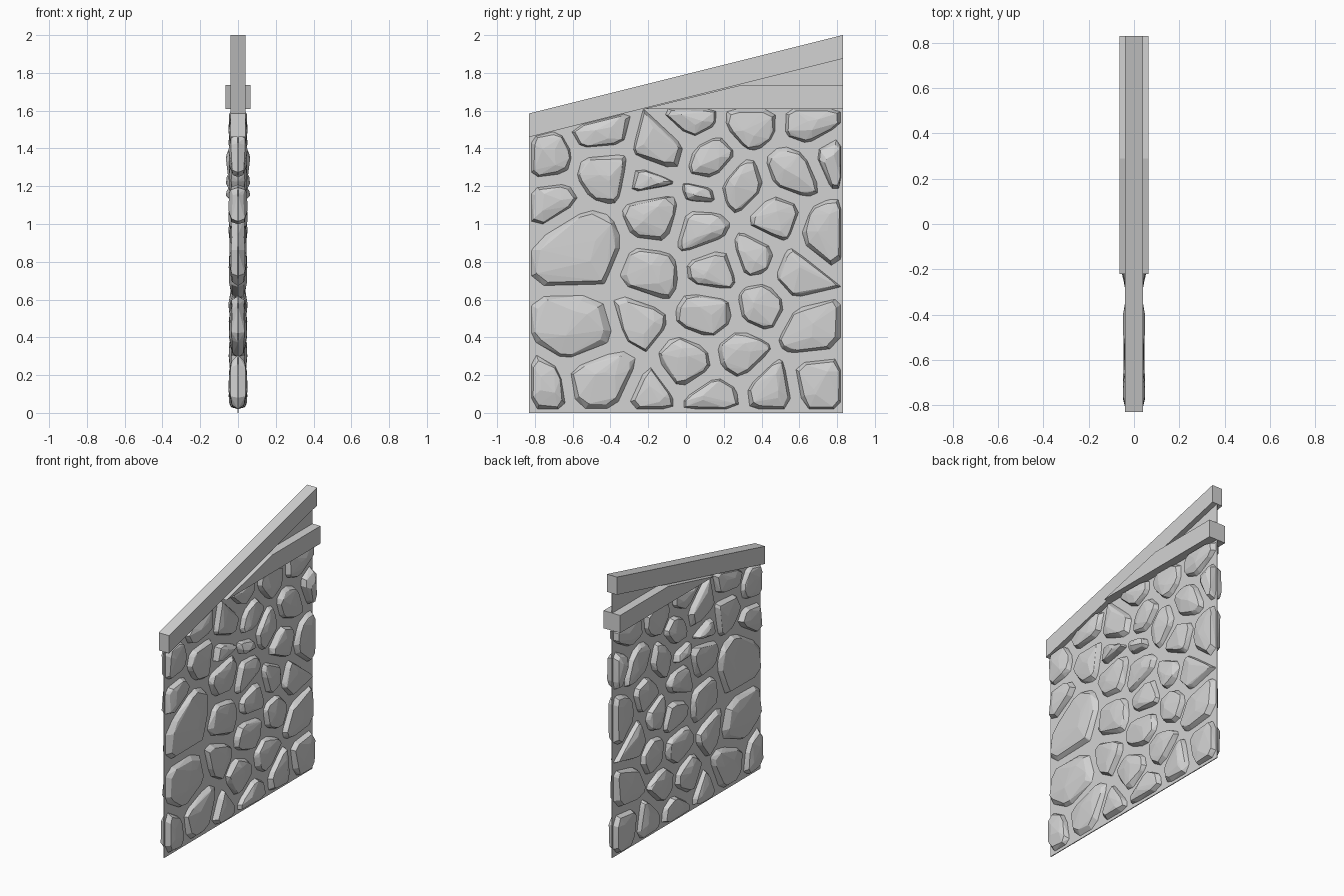
import bpy
import bmesh
import random
from mathutils import Vector

random.seed(4)

default_cube = bpy.data.objects.get("Cube")
if default_cube:
    bpy.data.objects.remove(default_cube, do_unlink=True)

# One plain grey for the whole wall section
grey = bpy.data.materials.new("plain_grey")
grey.use_nodes = True
shade = 0.65
colour = (shade, shade, shade, 1)
grey.diffuse_color = colour
grey.node_tree.nodes["Principled BSDF"].inputs["Base Color"].default_value = colour


def finish(name, bm):
    """Turn a bmesh into a named, flat-shaded object."""
    bmesh.ops.recalc_face_normals(bm, faces=bm.faces)
    mesh = bpy.data.meshes.new(name)
    bm.to_mesh(mesh)
    bm.free()
    mesh.materials.append(grey)
    obj = bpy.data.objects.new(name, mesh)
    bpy.context.collection.objects.link(obj)


def prism(name, profile, width):
    """Extrude a side profile of (y, z) points across x, centred on x = 0."""
    bm = bmesh.new()
    face = bm.faces.new([bm.verts.new((-width / 2, y, z)) for y, z in profile])
    extruded = bmesh.ops.extrude_face_region(bm, geom=[face])["geom"]
    moved = [item for item in extruded if isinstance(item, bmesh.types.BMVert)]
    bmesh.ops.translate(bm, verts=moved, vec=(width, 0, 0))
    finish(name, bm)


def clip(outline, normal, limit):
    """Keep the part of a convex outline where point . normal <= limit."""
    kept = []
    for here, after in zip(outline, outline[1:] + outline[:1]):
        a, b = here.dot(normal) - limit, after.dot(normal) - limit
        if a <= 0:
            kept.append(here)
        if a * b < 0:
            kept.append(here.lerp(after, a / (a - b)))
    return kept


def cell(seed, radius, neighbours):
    """Outline of one stone: its share of the wall, less the mortar joint."""
    outline = [Vector(corner) for corner in stone_area]
    for other, other_radius in neighbours:
        if other != seed:
            gap = other - seed
            reach = (gap.length_squared + radius ** 2 - other_radius ** 2) / (2 * gap.length)
            normal = gap.normalized()
            outline = clip(outline, normal, seed.dot(normal) + reach - mortar)
    return outline


def add_stone(bm, outline, depth):
    """Closed faceted stone set through the wall, showing on both faces."""
    centre = sum(outline, Vector((0, 0))) / len(outline)
    # Knock off the corners of the outline
    rim = []
    for here, after in zip(outline, outline[1:] + outline[:1]):
        rim += [here.lerp(after, random.uniform(0.12, 0.25)),
                here.lerp(after, random.uniform(0.75, 0.88))]
    # Rim on the wall, steep shoulder, then a few peaks
    points = [(p, 0) for p in rim]
    points += [(centre.lerp(p, random.uniform(0.8, 0.92)), depth * random.uniform(0.55, 0.8))
               for p in rim]
    points += [(centre.lerp(p, random.uniform(0.2, 0.55)), depth * random.uniform(0.9, 1))
               for p in random.sample(rim, 3)]
    verts = [bm.verts.new((side * x, p.x, p.y)) for p, x in points for side in (-1, 1)]
    hull = bmesh.ops.convex_hull(bm, input=verts)
    buried = set(hull["geom_interior"] + hull["geom_unused"])
    loose = [v for v in verts if v in buried]
    bmesh.ops.delete(bm, geom=loose, context='VERTS')


# Thin wall panel and the two beams
end = 0.83
low, high, beam = 1.46, 1.875, 0.125
level = 1.61
prism("wall_panel", [(-end, 0), (end, 0), (end, high + beam / 2), (-end, low + beam / 2)], 0.006)
prism("sloping_beam", [(-end, low), (end, high), (end, high + beam), (-end, low + beam)], 0.08)
prism("level_beam", [(-0.22, level), (end, level), (end, level + beam), (0.29, level + beam)], 0.13)

# The stones fill the wall below the beams
mortar = 0.027
edge = end - 0.01
stone_area = [(-edge, 0.02), (edge, 0.02), (edge, level), (-0.22, level), (-edge, low)]

# Stones by size: reach, depth and seed points (y, z) in hundredths
groups = {
    "boulders": (0.2, 0.047, [(-56, 88), (-55, 42), (-46, 19)]),
    "field_stones": (0.13, 0.05, [
        (-71, 15), (-22, 8), (2, 26), (14, 8), (28, 31), (46, 12), (68, 16),
        (-28, 50), (12, 52), (40, 58), (65, 44),
        (-20, 73), (16, 76), (36, 83), (58, 74), (8, 98), (46, 103), (73, 93), (-16, 105),
        (-70, 111), (-73, 135), (-45, 127), (29, 120), (13, 134), (56, 129),
        (-47, 150), (-12, 141), (2, 156), (35, 154), (65, 153)]),
    "pebbles": (0.09, 0.065, [(-19, 122), (9, 115), (74, 137)]),
}
placed = [(Vector(seed) / 100, radius)
          for radius, depth, seeds in groups.values() for seed in seeds]
for name, (radius, depth, seeds) in groups.items():
    bm = bmesh.new()
    for seed in seeds:
        add_stone(bm, cell(Vector(seed) / 100, radius, placed), depth)
    finish(name, bm)
